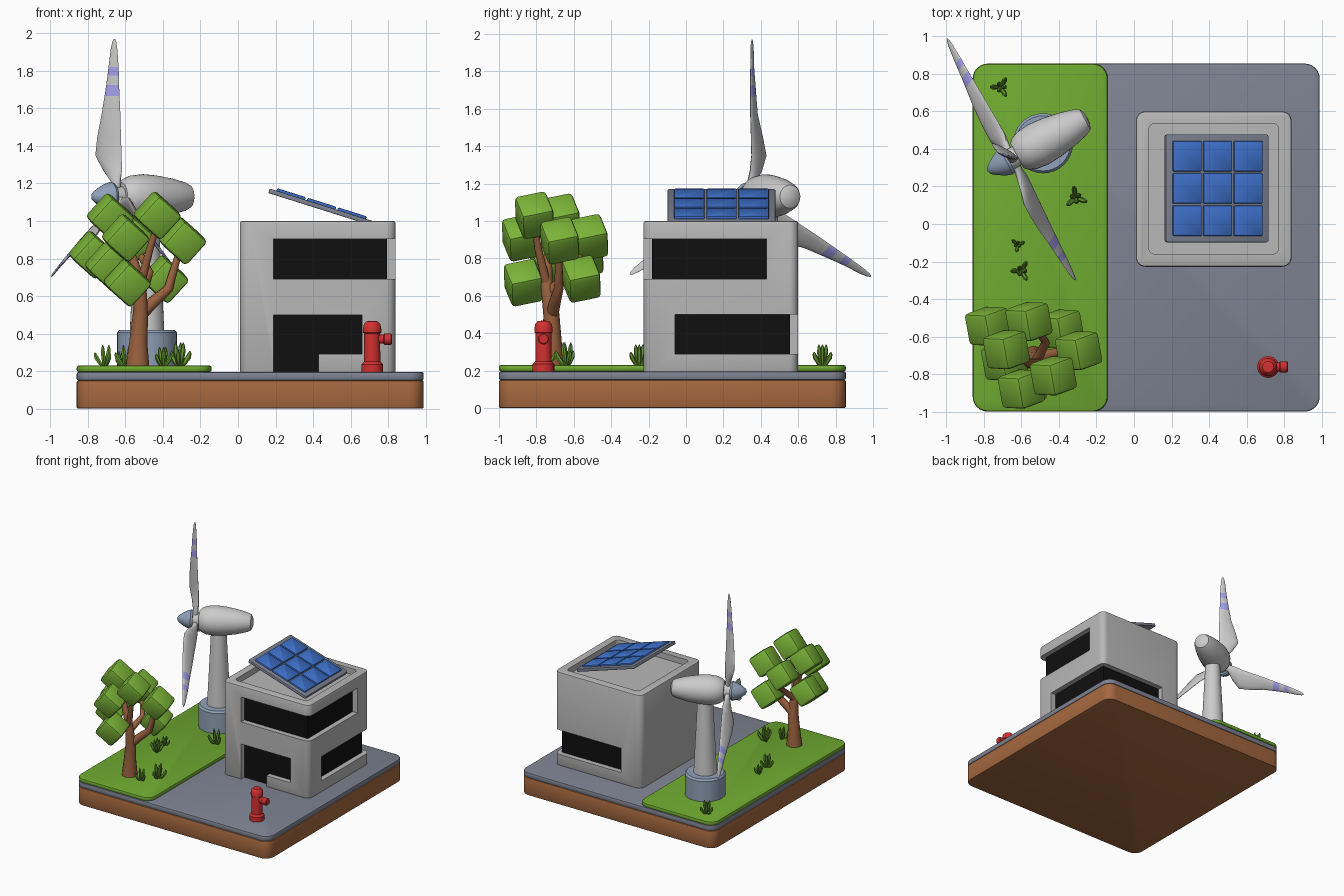
import bpy, bmesh, math
from mathutils import Matrix, Vector, Euler

if "Cube" in bpy.data.objects:
    bpy.data.objects.remove(bpy.data.objects["Cube"])


def mat(name, r, g, b):
    m = bpy.data.materials.new(name)
    m.diffuse_color = (r, g, b, 1)
    m.use_nodes = True
    m.node_tree.nodes["Principled BSDF"].inputs["Base Color"].default_value = m.diffuse_color
    return m


BROWN = mat("soil", .38, .14, .05)
BARK = mat("bark", .32, .12, .05)
PAVE = mat("paving", .21, .23, .29)
GRASS = mat("grass", .16, .40, .03)
LEAF = mat("leaf", .20, .46, .04)
TUFT = mat("tuft", .13, .32, .03)
WALL = mat("wall", .48, .48, .48)
GLASS = mat("glass", .005, .005, .005)
BLUE = mat("solar_blue", .05, .17, .62)
STEEL = mat("steel_blue", .28, .36, .48)
STRIPE = mat("stripe", .38, .36, .85)
RED = mat("red", .65, .03, .03)
WHITE = mat("blade_grey", .52, .52, .52)


def finish(name, bm, mats, matrix=None, angle=35):
    bmesh.ops.recalc_face_normals(bm, faces=bm.faces)
    if matrix:
        bm.transform(matrix)
    me = bpy.data.meshes.new(name)
    bm.to_mesh(me)
    bm.free()
    ob = bpy.data.objects.new(name, me)
    bpy.context.collection.objects.link(ob)
    for m in mats:
        me.materials.append(m)
    smooth(ob, angle)
    return ob


def smooth(ob, angle=35):
    bpy.ops.object.select_all(action='DESELECT')
    ob.select_set(True)
    bpy.context.view_layer.objects.active = ob
    bpy.ops.object.shade_smooth_by_angle(angle=math.radians(angle))


def box(name, x, y, z, m, r=0, bevel=0, matrix=None):
    """Box from (min, max) ranges, rounded upright corners and small edge bevel."""
    bm = bmesh.new()
    bmesh.ops.create_cube(bm, size=1)
    for v in bm.verts:
        v.co = [a[0] + (c + .5) * (a[1] - a[0]) for a, c in zip((x, y, z), v.co)]
    if r:
        up = [e for e in bm.edges if abs(e.verts[0].co.z - e.verts[1].co.z) > 1e-5]
        bmesh.ops.bevel(bm, geom=up, offset=r, segments=6, profile=.5, affect='EDGES')
    if bevel:
        sharp = [e for e in bm.edges if e.calc_face_angle(0) > 1]
        bmesh.ops.bevel(bm, geom=sharp, offset=bevel, segments=2, profile=.5, affect='EDGES')
    return finish(name, bm, [m], matrix)


def lathe(name, profile, m, matrix, seg=32):
    """Revolve (radius, height) points round local z."""
    bm = bmesh.new()
    vs = [bm.verts.new((r, 0, h)) for r, h in profile]
    es = [bm.edges.new(p) for p in zip(vs, vs[1:])]
    bmesh.ops.spin(bm, geom=vs + es, cent=(0, 0, 0), axis=(0, 0, 1),
                   angle=2 * math.pi, steps=seg, use_duplicate=False)
    bmesh.ops.remove_doubles(bm, verts=bm.verts, dist=1e-5)
    return finish(name, bm, [m], matrix)


def tubes(name, paths, m, res=3):
    """Tapered tubes along (x, y, z, radius) paths."""
    cu = bpy.data.curves.new(name, 'CURVE')
    cu.dimensions, cu.bevel_depth, cu.bevel_resolution = '3D', 1, res
    cu.use_fill_caps = True
    for path in paths:
        sp = cu.splines.new('POLY')
        sp.points.add(len(path) - 1)
        for p, (x, y, z, r) in zip(sp.points, path):
            p.co, p.radius = (x, y, z, 1), r
    ob = bpy.data.objects.new(name, cu)
    bpy.context.collection.objects.link(ob)
    cu.materials.append(m)
    bpy.ops.object.select_all(action='DESELECT')
    ob.select_set(True)
    bpy.context.view_layer.objects.active = ob
    bpy.ops.object.convert(target='MESH')
    smooth(bpy.context.object, 50)


# Ground layers
box("soil_base", (-.86, .99), (-1, .855), (0, .15), BROWN, .08, .008)
box("paving", (-.86, .99), (-1, .855), (.15, .195), PAVE, .08, .01)
box("lawn", (-.86, -.14), (-1, .855), (.195, .23), GRASS, .08, .012)

# Building with recessed corner windows, doorway and roof tray
house = box("building", (.01, .84), (-.228, .6), (.19, 1), WALL, .05, .012)
cuts = [((.19, 1), (-.4, -.183), (.69, .905)), ((.795, 1), (-.4, .43), (.69, .905)),
        ((.19, .43), (-.4, -.183), (.1, .5)), ((.19, .66), (-.4, -.183), (.29, .5)),
        ((.795, 1), (-.06, .8), (.29, .5)), ((.2, 1), (.555, .8), (.29, .5)),
        ((.08, .77), (-.16, .535), (.95, 1.2))]
for i, (x, y, z) in enumerate(cuts):
    cutter = box("cutter", x, y, z, WALL, .03 if i == 6 else 0)
    mod = house.modifiers.new("cut", 'BOOLEAN')
    mod.operation, mod.solver, mod.object = 'DIFFERENCE', 'EXACT', cutter
    bpy.context.view_layer.objects.active = house
    bpy.ops.object.modifier_apply(modifier=mod.name)
    bpy.data.objects.remove(cutter)
house.data.materials.clear()
house.data.materials.append(WALL)
house.data.materials.append(GLASS)
for f in house.data.polygons:
    c, n = f.center, f.normal
    glass = c.z < .95 and ((n.y < -.9 and -.2 < c.y < -.1) or (n.x > .9 and .7 < c.x < .81)
                           or (n.y > .9 and .5 < c.y < .57))
    f.material_index = int(glass)
smooth(house)

# Tilted solar panel
tilt = Matrix.Translation((.44, .19, 1.075)) @ Matrix.Rotation(math.radians(17.5), 4, 'Y')
box("panel_frame", (-.288, .288), (-.288, .288), (-.013, .012), PAVE, .015, .004, tilt)
for i in (-1, 0, 1):
    for j in (-1, 0, 1):
        u, v = i * .17, j * .172
        box("solar_cell", (u - .08, u + .08), (v - .081, v + .081), (.008, .026), BLUE, .006, .007, tilt)

# Turbine tower
foot = Matrix.Translation((-.485, .43, 0))
lathe("turbine_foot", [(0, .22), (.16, .22), (.16, .405), (.147, .42), (0, .42)], STEEL, foot)
lathe("turbine_tower", [(0, .41), (.092, .41), (.058, 1.1), (0, 1.1)], WHITE, foot)

# Turbine head: local z points to the tail, local y up
yaw = math.radians(28)
ca, sa = math.cos(yaw), math.sin(yaw)
head = Matrix(((-sa, 0, ca, -.65), (ca, 0, sa, .35), (0, 1, 0, 1.13), (0, 0, 0, 1)))
lathe("nacelle", [(0, .03), (.075, .03), (.095, .05), (.112, .09), (.12, .16), (.113, .24), (.098, .33),
                  (.077, .41), (.062, .44), (.035, .453), (0, .456)], WHITE, head)
lathe("hub", [(0, -.03), (.055, -.03), (.055, .04), (0, .04)], WHITE, head)
lathe("nose_cone", [(0, -.018), (.07, -.018), (.078, -.035), (.066, -.07), (.043, -.11),
                    (.022, -.138), (0, -.147)], STEEL, head)

# Blades: radius, trailing edge (u, w), leading edge (u, w), half thickness
rows = [(.03, -.025, 0, .025, 0, .024), (.08, -.025, .01, .03, -.01, .021),
        (.14, -.02, .025, .08, -.035, .017), (.22, -.014, .026, .122, -.06, .014),
        (.32, -.014, .022, .1, -.06, .012), (.44, -.015, .018, .064, -.053, .01),
        (.535, -.013, .014, .05, -.043, .009), (.595, -.012, .012, .042, -.037, .008),
        (.645, -.011, .011, .035, -.033, .008), (.69, -.01, .01, .03, -.03, .007),
        (.79, -.006, .004, .022, -.02, .006), (.825, -.002, 0, .016, -.014, .004),
        (.84, .003, -.003, .01, -.008, .002)]
N = 12
for k in range(3):
    bm = bmesh.new()
    rings = []
    for r, u0, w0, u1, w1, t in rows:
        mid, half = Vector(((u0 + u1) / 2, r, (w0 + w1) / 2)), Vector(((u1 - u0) / 2, 0, (w1 - w0) / 2))
        nrm = Vector((-half.z, 0, half.x)).normalized()
        rings.append([bm.verts.new(mid + half * math.cos(a) + nrm * t * math.sin(a))
                      for a in (2 * math.pi * i / N for i in range(N))])
    for s, (A, B) in enumerate(zip(rings, rings[1:])):
        for i in range(N):
            f = bm.faces.new((A[i], A[(i + 1) % N], B[(i + 1) % N], B[i]))
            f.material_index = int(s in (6, 8))
    bm.faces.new(rings[0])
    bm.faces.new(rings[-1])
    finish("blade", bm, [WHITE, STRIPE], head @ Matrix.Rotation(k * math.tau / 3, 4, 'Z'), 60)

# Tree trunk and branches
tubes("tree_trunk", [
    [(-.535, -.715, .22, .066), (-.532, -.715, .35, .051), (-.52, -.72, .5, .043), (-.52, -.745, .66, .032),
     (-.56, -.74, .8, .024), (-.63, -.7, .98, .015)],
    [(-.52, -.715, .5, .035), (-.45, -.7, .57, .032), (-.37, -.68, .64, .026), (-.31, -.68, .85, .016)],
    [(-.52, -.73, .62, .028), (-.47, -.63, .72, .022), (-.54, -.54, .86, .015)],
    [(-.52, -.745, .66, .025), (-.47, -.79, .85, .02), (-.43, -.81, .98, .015)]], BARK)

# Cube foliage
turn = Euler([math.radians(a) for a in (15, 40, 20)]).to_matrix().to_4x4()
for c in [(-.68, -.67, 1.02), (-.43, -.81, 1.03), (-.6, -.88, .91), (-.295, -.675, .895), (-.775, -.545, .82),
          (-.56, -.52, .91), (-.69, -.73, .76), (-.59, -.87, .67), (-.39, -.56, .69)]:
    box("leaf_cube", (-.088, .088), (-.088, .088), (-.088, .088), LEAF, 0, .022, Matrix.Translation(c) @ turn)

# Grass tufts: three outer and three inner blades each
for n, (x, y, s) in enumerate([(-.71, .73, 1), (-.31, .14, 1.1), (-.62, -.11, .7), (-.6, -.25, 1),
                               (-.4, -.75, .9), (-.31, -.64, 1.1)]):
    paths = []
    for i in range(6):
        a = n * .7 + i * math.tau / 6
        out, h = ((.052, .075) if i % 2 else (.022, .115))
        paths.append([(x + math.cos(a) * out * s * f, y + math.sin(a) * out * s * f, .225 + h * s * g, w * s)
                      for f, g, w in ((0, 0, .007), (.45, .2, .011), (.85, .6, .013), (.98, .85, .009), (1, 1, .002))])
    tubes("grass_tuft", paths, TUFT, 1)

# Fire hydrant with side outlet
spot = Matrix.Translation((.715, -.762, 0))
lathe("hydrant", [(0, .19), (.058, .19), (.058, .235), (.044, .25), (.042, .4), (.049, .405), (.049, .425),
                  (.044, .45), (.03, .465), (0, .468)], RED, spot, 24)
lathe("hydrant_outlet", [(0, 0), (.024, 0), (.024, .06), (.03, .065), (.03, .1), (.024, .106), (0, .106)], RED,
      spot @ Matrix.Translation((0, 0, .37)) @ Matrix.Rotation(math.pi / 2, 4, 'Y'), 20)
